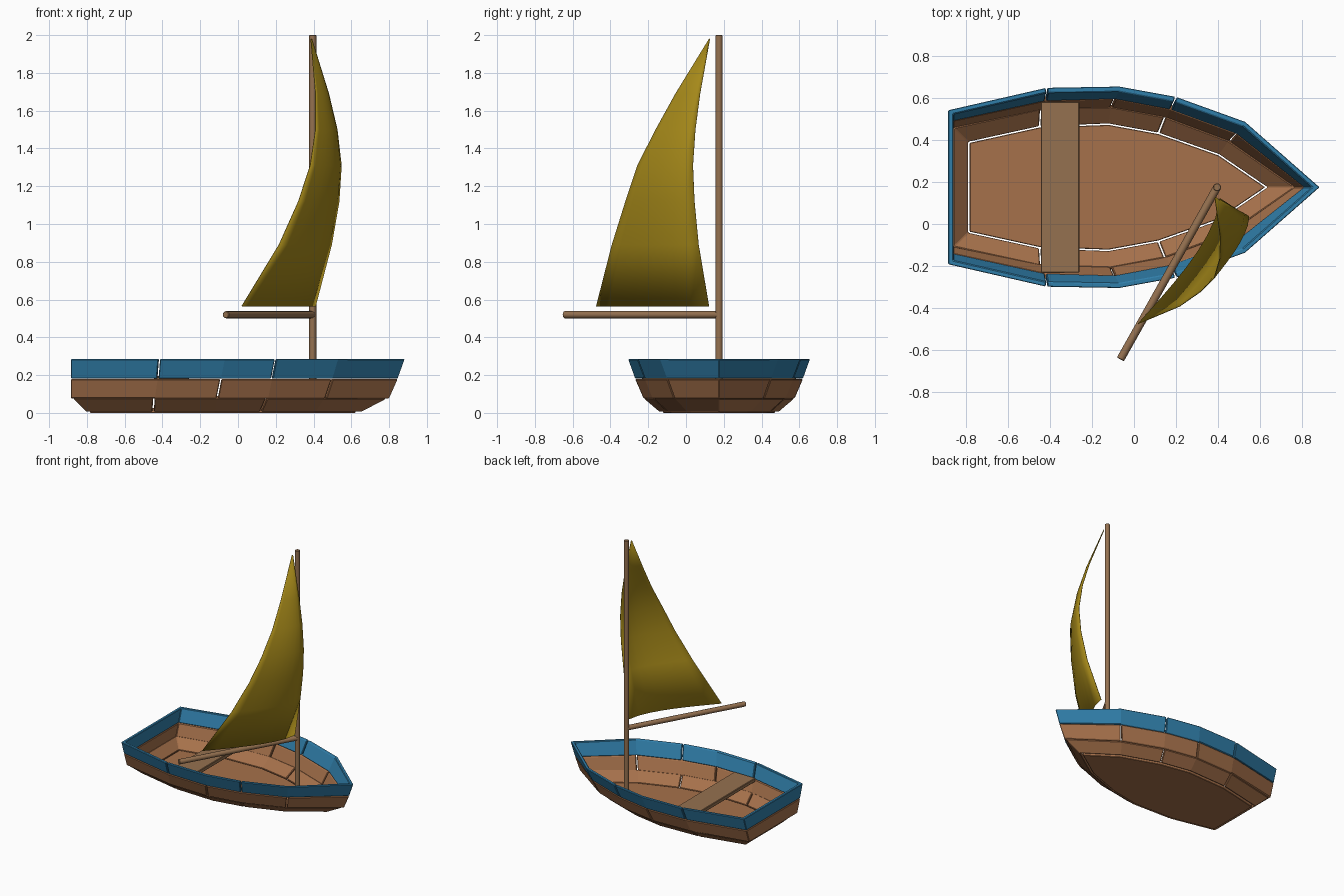
import bpy, bmesh, math
from mathutils import Vector

if "Cube" in bpy.data.objects:
    bpy.data.objects.remove(bpy.data.objects["Cube"])

CY = 0.175  # hull centreline


def material(name, rgb):
    m = bpy.data.materials.new(name)
    m.diffuse_color = (*rgb, 1)
    m.use_nodes = True
    m.node_tree.nodes["Principled BSDF"].inputs["Base Color"].default_value = m.diffuse_color
    return m


BLUE = material("blue_paint", (0.03, 0.21, 0.40))
WOOD = material("hull_wood", (0.38, 0.165, 0.07))
PALE = material("pale_wood", (0.30, 0.165, 0.08))
CLOTH = material("sail_cloth", (0.38, 0.25, 0.01))


def make(name, verts, faces, mat, bevel=0.0):
    me = bpy.data.meshes.new(name)
    me.from_pydata([tuple(v) for v in verts], [], faces)
    bm = bmesh.new()
    bm.from_mesh(me)
    bmesh.ops.recalc_face_normals(bm, faces=bm.faces)
    bm.to_mesh(me)
    bm.free()
    ob = bpy.data.objects.new(name, me)
    bpy.context.collection.objects.link(ob)
    me.materials.append(mat)
    if bevel:
        b = ob.modifiers.new("bevel", 'BEVEL')
        b.width, b.segments = bevel, 1
        b.limit_method = 'ANGLE'
    return ob


def ring(stations):
    """Closed outline from (x, half width) stations, stern to bow."""
    s = stations
    pts = [(s[5][0], CY)]
    pts += [(x, CY + w) for x, w in reversed(s[:5])]
    pts += [(x, CY - w) for x, w in s[:5]]
    return [Vector(p) for p in pts]


def inset(pts, d):
    """Mitred inward offset of a counter-clockwise outline."""
    out, n = [], len(pts)
    for i, p in enumerate(pts):
        a = (p - pts[i - 1]).normalized()
        b = (pts[(i + 1) % n] - p).normalized()
        na, nb = Vector((-a.y, a.x)), Vector((-b.y, b.x))
        out.append(p + (na + nb) * d / (1 + na.dot(nb)))
    return out


def strake(name, top, zt, bot, zb, thick, lift, splits, mat):
    """One hull band, split into four planks."""
    rt, rb = ring(top), ring(bot)
    it, ib = inset(rt, thick), inset(rb, thick)
    sections = [[Vector((*rt[i], zt)), Vector((*rb[i], zb)),
                 Vector((*ib[i], zb + lift)), Vector((*it[i], zt + lift))]
                for i in range(11)]
    a, b = splits
    spans = {"stern": (5 - a, 6 + a), "bow": (6 + b, 16 - b),
             "left": (5 - b, 5 - a), "right": (6 + a, 6 + b)}
    for part, (i0, i1) in spans.items():
        secs = [[v.copy() for v in sections[i % 11]] for i in range(i0, i1 + 1)]
        for end, nxt in ((0, 1), (-1, -2)):  # small gap at each butt joint
            ref = [v.copy() for v in secs[nxt]]
            for k in range(4):
                secs[end][k] += (ref[k] - secs[end][k]).normalized() * 0.004
        verts = [v for s in secs for v in s]
        faces = [(4 * j + k, 4 * j + (k + 1) % 4, 4 * j + 4 + (k + 1) % 4, 4 * j + 4 + k)
                 for j in range(len(secs) - 1) for k in range(4)]
        m = 4 * (len(secs) - 1)
        faces += [(0, 1, 2, 3), (m, m + 1, m + 2, m + 3)]
        make(f"{name}_plank_{part}", verts, faces, mat, 0.004)


# Hull bands
rim = [(-.885, .368), (-.417, .475), (-.07, .481), (.20, .432), (.53, .313), (.885, 0)]
upper = [(-.885, .335), (-.425, .435), (-.09, .444), (.18, .393), (.50, .275), (.848, 0)]
lower = [(-.885, .30), (-.44, .39), (-.11, .40), (.16, .352), (.465, .238), (.803, 0)]
chine = [(-.87, .292), (-.445, .384), (-.11, .394), (.15, .345), (.455, .23), (.786, 0)]
base = [(-.80, .225), (-.45, .302), (-.12, .314), (.12, .27), (.41, .167), (.655, 0)]
strake("rim", rim, .285, upper, .182, .024, 0, (1, 3), BLUE)
strake("middle", upper, .179, lower, .077, .024, 0, (2, 4), WOOD)
strake("lower", chine, .073, base, .005, .012, .02, (1, 3), WOOD)

# Floor
o = inset(ring(base), 0.017)
fv = [(*p, z) for z in (0.0, 0.026) for p in o]
make("floor", fv, [tuple(range(11)), tuple(range(11, 22))] +
     [(i, (i + 1) % 11, 11 + (i + 1) % 11, 11 + i) for i in range(11)], WOOD, 0.003)

# Seat
sv = [(x, CY + y, z) for x in (-.444, -.26) for y in (-.407, .407) for z in (.165, .195)]
make("seat", sv, [(0, 1, 3, 2), (4, 5, 7, 6), (0, 1, 5, 4), (2, 3, 7, 6),
                  (0, 2, 6, 4), (1, 3, 7, 5)], PALE, 0.004)


# Mast and boom
def pole(name, a, b, r):
    a, b = Vector(a), Vector(b)
    bpy.ops.mesh.primitive_cylinder_add(vertices=12, radius=r, depth=(b - a).length,
                                        location=(a + b) / 2)
    ob = bpy.context.object
    ob.name = name
    ob.rotation_euler = (b - a).to_track_quat('Z', 'Y').to_euler()
    ob.data.materials.append(PALE)
    bpy.ops.object.shade_smooth_by_angle(angle=math.radians(40))
    m = ob.modifiers.new("bevel", 'BEVEL')
    m.width, m.segments, m.limit_method = 0.003, 1, 'ANGLE'
    m.angle_limit = math.radians(50)


pole("mast", (.396, CY, .02), (.396, CY, 2.0), .019)
pole("boom", (.396, CY, .52), (-.065, -.645, .52), .019)

# Sail: rows of z, luff x, luff y, leech x, leech y
rows = [(1.98, .390, .127, .385, .123), (1.69, .480, .075, .410, -.055),
        (1.50, .525, .050, .410, -.160), (1.31, .547, .037, .382, -.257),
        (1.12, .535, .045, .320, -.320), (.89, .495, .067, .217, -.392),
        (.565, .410, .122, .020, -.475)]
N = 8
verts = []
for z, ax, ay, bx, by in rows:
    a, b = Vector((ax, ay, z)), Vector((bx, by, z))
    c = b - a
    out = Vector((-c.y, c.x, 0))
    for k in range(N + 1):
        u = k / N
        verts.append(a + c * u + out * 0.07 * math.sin(math.pi * u ** 0.7))
W = N + 1
faces = [(r * W + k, r * W + k + 1, (r + 1) * W + k + 1, (r + 1) * W + k)
         for r in range(len(rows) - 1) for k in range(N)]
sail = make("sail", verts, faces, CLOTH)
sail.data.shade_smooth()
s = sail.modifiers.new("thickness", 'SOLIDIFY')
s.thickness, s.offset = 0.004, 0
bpy.context.view_layer.objects.active = sail
